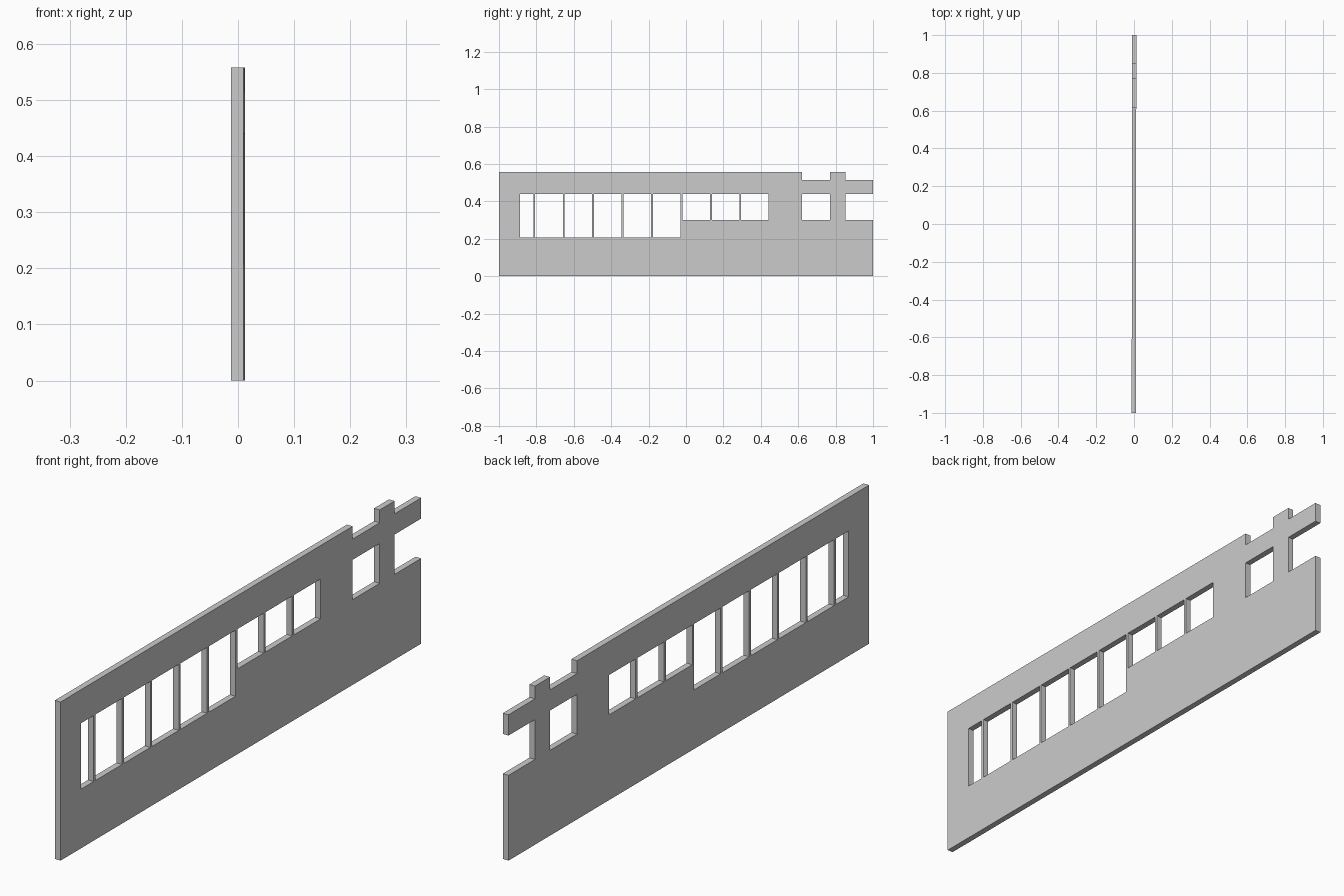
import bpy, bmesh
from mathutils import Matrix

if "Cube" in bpy.data.objects:
    bpy.data.objects.remove(bpy.data.objects["Cube"])

THICK = 0.022   # wall thickness
SKEW = 0.0015   # the wall runs very slightly off the y axis
TOP, SILL, HEAD, LOW_SILL = 0.558, 0.30, 0.44, 0.208
ARM = 0.513     # top of the cross rail

curve = bpy.data.curves.new("wall_panel", 'CURVE')
curve.dimensions = '2D'
curve.fill_mode = 'BOTH'
curve.extrude = THICK / 2


def loop(points):
    s = curve.splines.new('POLY')
    s.points.add(len(points) - 1)
    for p, (u, v) in zip(s.points, points):
        p.co = (u, v, 0, 1)
    s.use_cyclic_u = True


def window(y0, y1, z0, z1):
    loop([(y0, z0), (y1, z0), (y1, z1), (y0, z1)])


# Wall outline with the open, cross-shaped end
loop([(-1, 0), (1, 0), (1, SILL), (0.853, SILL), (0.853, HEAD), (1, HEAD),
      (1, ARM), (0.853, ARM), (0.853, TOP), (0.77, TOP), (0.77, ARM),
      (0.62, ARM), (0.62, TOP), (-1, TOP)])

# Row of windows: one narrow, five tall, three short, split by thin mullions
PITCH, BAR, START = 0.1573, 0.010, -0.811
window(-0.887, START - BAR / 2, LOW_SILL, HEAD)
for i in range(8):
    y = START + i * PITCH
    window(y + BAR / 2, y + PITCH - BAR / 2, LOW_SILL if i < 5 else SILL, HEAD)

# Separate square window under the cross rail
window(0.62, 0.77, SILL, HEAD)

wall = bpy.data.objects.new("wall_panel", curve)
bpy.context.collection.objects.link(wall)
bpy.context.view_layer.objects.active = wall
wall.select_set(True)
bpy.ops.object.convert(target='MESH')
wall = bpy.context.object

# Stand the panel upright along y, and weld the caps to the edges
bm = bmesh.new()
bm.from_mesh(wall.data)
bm.transform(Matrix(((SKEW, 0, 1, 0), (1, 0, 0, 0), (0, 1, 0, 0), (0, 0, 0, 1))))
bmesh.ops.remove_doubles(bm, verts=bm.verts, dist=1e-5)
bmesh.ops.recalc_face_normals(bm, faces=bm.faces)
for f in bm.faces:
    f.smooth = False
bm.to_mesh(wall.data)
bm.free()
